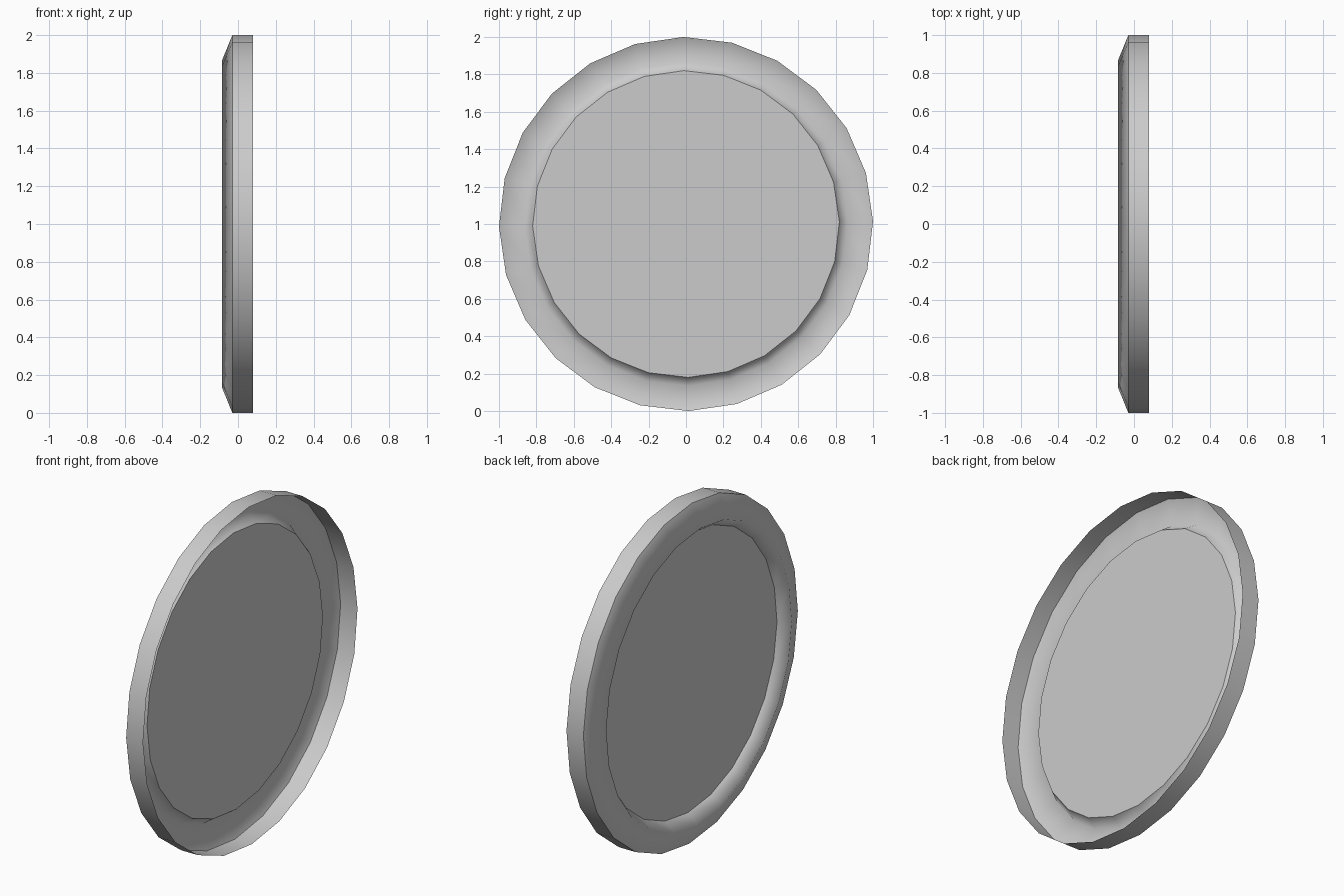
import bpy, bmesh, math

cube = bpy.data.objects.get("Cube")
if cube:
    bpy.data.objects.remove(cube, do_unlink=True)

SIDES = 24
TWIST = math.radians(0.8)

grey = bpy.data.materials.new("plain grey")
grey.use_nodes = True
colour = (0.6, 0.6, 0.6, 1)
grey.diffuse_color = colour
grey.node_tree.nodes["Principled BSDF"].inputs["Base Color"].default_value = colour


def ring(bm, x, r):
    angles = [TWIST + math.tau * k / SIDES for k in range(SIDES)]
    return [bm.verts.new((x, r * math.cos(a), 1 + r * math.sin(a))) for a in angles]


def lathe(name, profile, smooth=True):
    """Sweep (x, radius) points round the x axis; a single point makes a disc."""
    bm = bmesh.new()
    rings = [ring(bm, x, r) for x, r in profile]
    for a, b in zip(rings, rings[1:]):
        for k in range(SIDES):
            n = (k + 1) % SIDES
            bm.faces.new((a[k], a[n], b[n], b[k]))
    if len(rings) == 1:
        bm.faces.new(rings[0])
    for f in bm.faces:
        f.smooth = smooth
    mesh = bpy.data.meshes.new(name)
    bm.to_mesh(mesh)
    bm.free()
    mesh.materials.append(grey)
    obj = bpy.data.objects.new(name, mesh)
    bpy.context.collection.objects.link(obj)
    return obj


# Open thin shell: outer wall, sloped ridge turning inward, recessed centre
lathe("outer_wall", [(0.08, 1.0), (-0.03, 1.0)])
lathe("rolled_ridge", [(-0.03, 1.0), (-0.085, 0.865), (-0.02, 0.82)])
lathe("centre_disc", [(-0.02, 0.82)], smooth=False)
